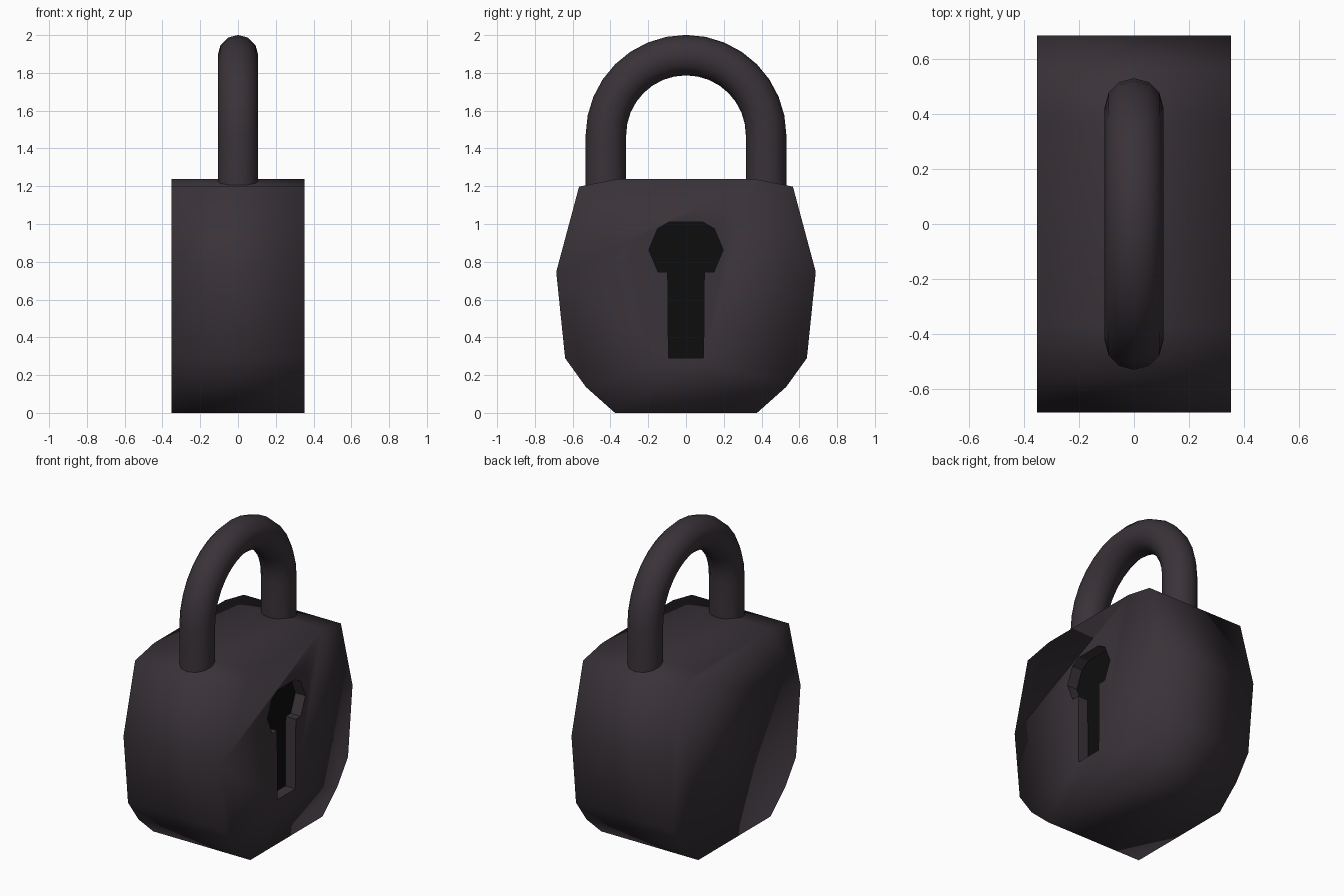
import bpy
import bmesh
from math import cos, sin, pi

cube = bpy.data.objects.get("Cube")
if cube:
    bpy.data.objects.remove(cube, do_unlink=True)


def make_material(name, color):
    mat = bpy.data.materials.new(name)
    mat.use_nodes = True
    mat.diffuse_color = color
    bsdf = mat.node_tree.nodes["Principled BSDF"]
    bsdf.inputs["Base Color"].default_value = color
    return mat


iron = make_material("dark iron", (0.042, 0.033, 0.041, 1))
black = make_material("keyhole black", (0.004, 0.004, 0.004, 1))


def mirrored(half):
    """Close a half outline (bottom to top, y > 0) by mirroring it over y."""
    return half + [(-y, z) for y, z in reversed(half)]


def prism(name, outline, x0, x1, smooth):
    """Extrude a (y, z) outline along x from x0 to x1."""
    bm = bmesh.new()
    face = bm.faces.new([bm.verts.new((x0, y, z)) for y, z in outline])
    new = bmesh.ops.extrude_face_region(bm, geom=[face], use_keep_orig=True)["geom"]
    verts = [g for g in new if isinstance(g, bmesh.types.BMVert)]
    bmesh.ops.translate(bm, verts=verts, vec=(x1 - x0, 0, 0))
    bmesh.ops.recalc_face_normals(bm, faces=bm.faces)
    for f in bm.faces:
        f.smooth = smooth
    mesh = bpy.data.meshes.new(name)
    bm.to_mesh(mesh)
    bm.free()
    mesh.materials.append(iron)
    mesh.materials.append(black)
    obj = bpy.data.objects.new(name, mesh)
    bpy.context.collection.objects.link(obj)
    return obj


# Lock body: faceted outline with soft shading
body = prism("lock_body", mirrored([
    (0.376, 0), (0.53, 0.137), (0.64, 0.29), (0.687, 0.746),
    (0.566, 1.198), (0.37, 1.237)]), -0.353, 0.353, True)

# Keyhole: recess on one broad side with a black floor
cutter = prism("keyhole_cutter", mirrored([
    (0.093, 0.29), (0.097, 0.746), (0.148, 0.746), (0.197, 0.863),
    (0.15, 0.975), (0.09, 1.01)]), 0.28, 0.45, False)
cutter.hide_render = True
for poly in cutter.data.polygons:
    if poly.normal.x < -0.9:
        poly.material_index = 1

cut = body.modifiers.new("keyhole", "BOOLEAN")
cut.operation = "DIFFERENCE"
cut.solver = "EXACT"
cut.object = cutter
bpy.context.view_layer.objects.active = body
body.select_set(True)
bpy.ops.object.modifier_apply(modifier=cut.name)
bpy.data.objects.remove(cutter, do_unlink=True)

# Shackle: round bar bent into an arch
reach, spring, steps = 0.424, 1.47, 16
path = [(reach, 1.15)]
path += [(reach * cos(pi * i / steps), spring + reach * sin(pi * i / steps))
         for i in range(steps + 1)]
path += [(-reach, 1.15)]
curve = bpy.data.curves.new("shackle", "CURVE")
curve.dimensions = "3D"
curve.bevel_depth = 0.107
curve.bevel_resolution = 4
curve.use_fill_caps = True
spline = curve.splines.new("POLY")
spline.points.add(len(path) - 1)
for point, (y, z) in zip(spline.points, path):
    point.co = (0, y, z, 1)
spline.use_smooth = True
curve.materials.append(iron)
bpy.context.collection.objects.link(bpy.data.objects.new("shackle", curve))
